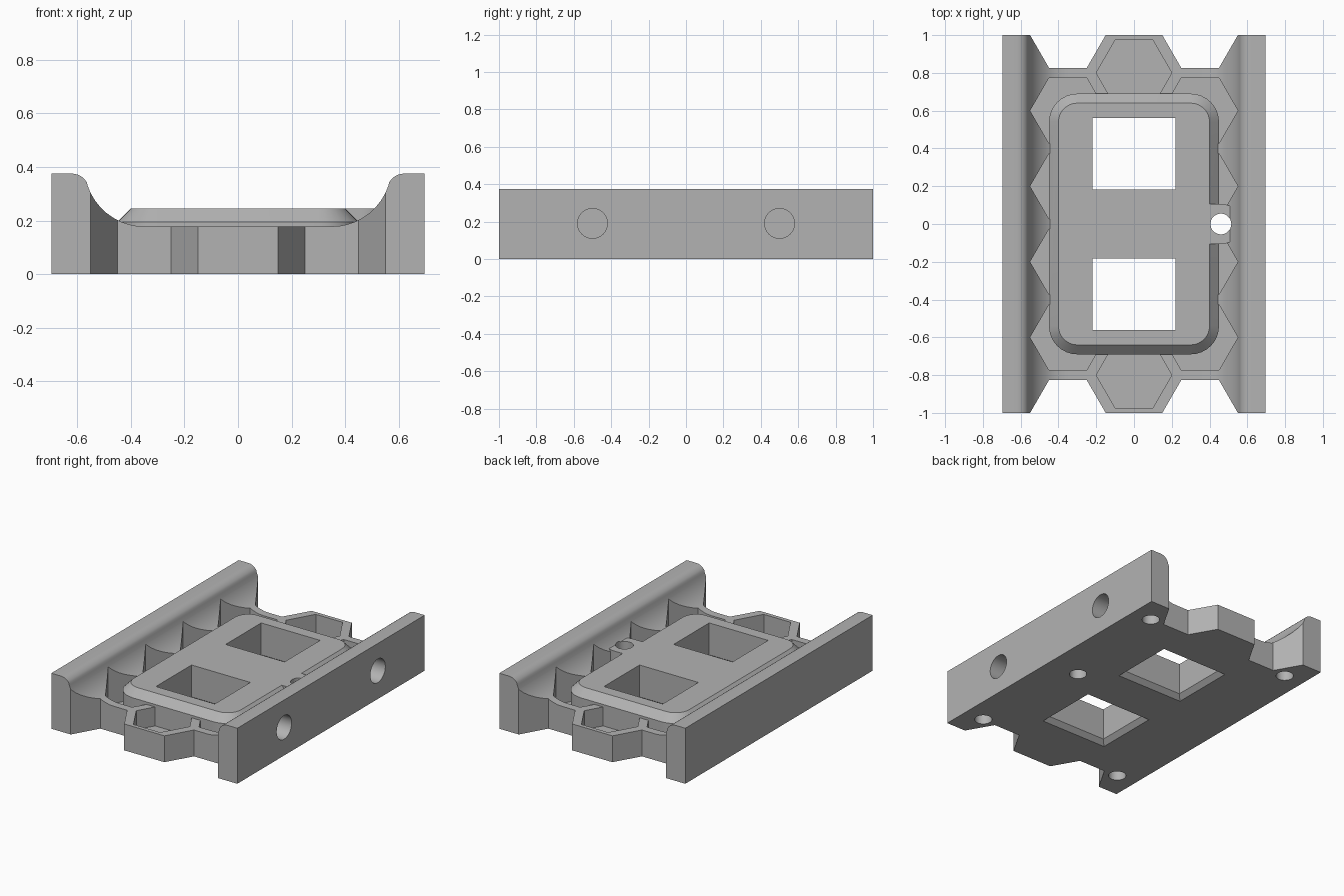
import bpy, bmesh, math
from math import cos, sin, pi, radians
from mathutils import Matrix

old = bpy.data.objects.get("Cube")
if old:
    bpy.data.objects.remove(old, do_unlink=True)

GREY = (0.45, 0.45, 0.45, 1)
mat = bpy.data.materials.new("plain grey")
mat.use_nodes = True
mat.diffuse_color = GREY
bsdf = next(n for n in mat.node_tree.nodes if n.type == 'BSDF_PRINCIPLED')
bsdf.inputs["Base Color"].default_value = GREY
bsdf.inputs["Roughness"].default_value = 0.7


def loft(bm, rings):
    """Closed solid through a list of 3D rings of equal length."""
    loops = [[bm.verts.new(p) for p in ring] for ring in rings]
    n = len(loops[0])
    for a, b in zip(loops, loops[1:]):
        for i in range(n):
            j = (i + 1) % n
            bm.faces.new((a[i], a[j], b[j], b[i]))
    bm.faces.new(loops[0][::-1])
    bm.faces.new(loops[-1])


def prism(bm, outline, z0, z1):
    loft(bm, [[(x, y, z) for x, y in outline] for z in (z0, z1)])


def ngon(cx, cy, r, n):
    return [(cx + r * cos(2 * pi * i / n), cy + r * sin(2 * pi * i / n)) for i in range(n)]


def arc(cx, cy, r, a0, a1, n):
    return [(cx + r * cos(radians(a0 + (a1 - a0) * i / n)),
             cy + r * sin(radians(a0 + (a1 - a0) * i / n))) for i in range(n + 1)]


def rounded(hx, hy, r, z, cy=0):
    pts = []
    for k, (sx, sy) in enumerate([(1, 1), (-1, 1), (-1, -1), (1, -1)]):
        pts += arc(sx * (hx - r), cy + sy * (hy - r), r, 90 * k, 90 * k + 90, 8)
    return [(x, y, z) for x, y in pts]


def box_ring(hx, hy, cy, z):
    return [(sx * hx, cy + sy * hy, z) for sx, sy in [(1, 1), (-1, 1), (-1, -1), (1, -1)]]


def finish(name, bm):
    bmesh.ops.recalc_face_normals(bm, faces=bm.faces)
    me = bpy.data.meshes.new(name)
    bm.to_mesh(me)
    bm.free()
    me.materials.append(mat)
    ob = bpy.data.objects.new(name, me)
    bpy.context.collection.objects.link(ob)
    return ob


def boolean(ob, tool, op='DIFFERENCE'):
    mod = ob.modifiers.new("cut", 'BOOLEAN')
    mod.operation, mod.object, mod.solver = op, tool, 'EXACT'
    bpy.context.view_layer.objects.active = ob
    bpy.ops.object.modifier_apply(modifier=mod.name)
    bpy.data.objects.remove(tool, do_unlink=True)


# Tray: valley profile with rounded rails, extruded front to back
half = arc(0.35, 0.40, 0.222, -90, -18.4, 9) + arc(0.62, 0.31, 0.065, 161.6, 90, 6)[1:]
half += [(0.695, 0.375), (0.695, 0)]
section = half + [(-x, z) for x, z in reversed(half)]
bm = bmesh.new()
loft(bm, [[(x, y, z) for x, z in section] for y in (-1, 1)])
tray = finish("tray", bm)

# Hexagonal pockets, and the same cells cut through both ends
bm = bmesh.new()
for s in (-1, 1):
    prism(bm, ngon(0, 0.8 * s, 0.2, 6), 0.05, 0.6)
    for x in (-0.35, 0.35):
        for y in (0.2, 0.6):
            prism(bm, ngon(x, y * s, 0.2, 6), 0.05, 0.6)
        prism(bm, ngon(x, s, 0.2, 6), -0.1, 0.6)
boolean(tray, finish("cell_cutter", bm))

# Raised centre plate with bevelled rim
bm = bmesh.new()
loft(bm, [rounded(0.45, 0.69, 0.15, 0.03), rounded(0.45, 0.69, 0.15, 0.195),
          rounded(0.40, 0.64, 0.10, 0.245)])
plate = finish("centre_plate", bm)

# Screw boss flush with the plate
bm = bmesh.new()
prism(bm, [(0.3, -0.105)] + arc(0.465, 0, 0.105, -90, 90, 16) + [(0.3, 0.105)], 0.03, 0.245)
boolean(plate, finish("boss", bm), 'UNION')
boolean(tray, plate, 'UNION')

# Windows with a flared underside, boss hole, base holes and side holes
bm = bmesh.new()
for s in (-1, 1):
    cy = 0.372 * s
    loft(bm, [box_ring(0.26, 0.23, cy, -0.01), box_ring(0.22, 0.19, cy, 0.03),
              box_ring(0.22, 0.19, cy, 0.5)])
    for x in (-0.55, 0.55):
        prism(bm, ngon(x, 0.82 * s, 0.055, 32), -0.1, 0.12)
    hole = ngon(0.19, 0.5 * s, 0.08, 32)
    loft(bm, [[(x, y, z) for z, y in hole] for x in (0.57, 0.8)])
prism(bm, ngon(0.46, 0, 0.055, 32), -0.1, 0.6)
boolean(tray, finish("hole_cutter", bm))

bpy.ops.object.select_all(action='DESELECT')
tray.select_set(True)
bpy.context.view_layer.objects.active = tray
bpy.ops.object.shade_smooth_by_angle(angle=radians(25))
